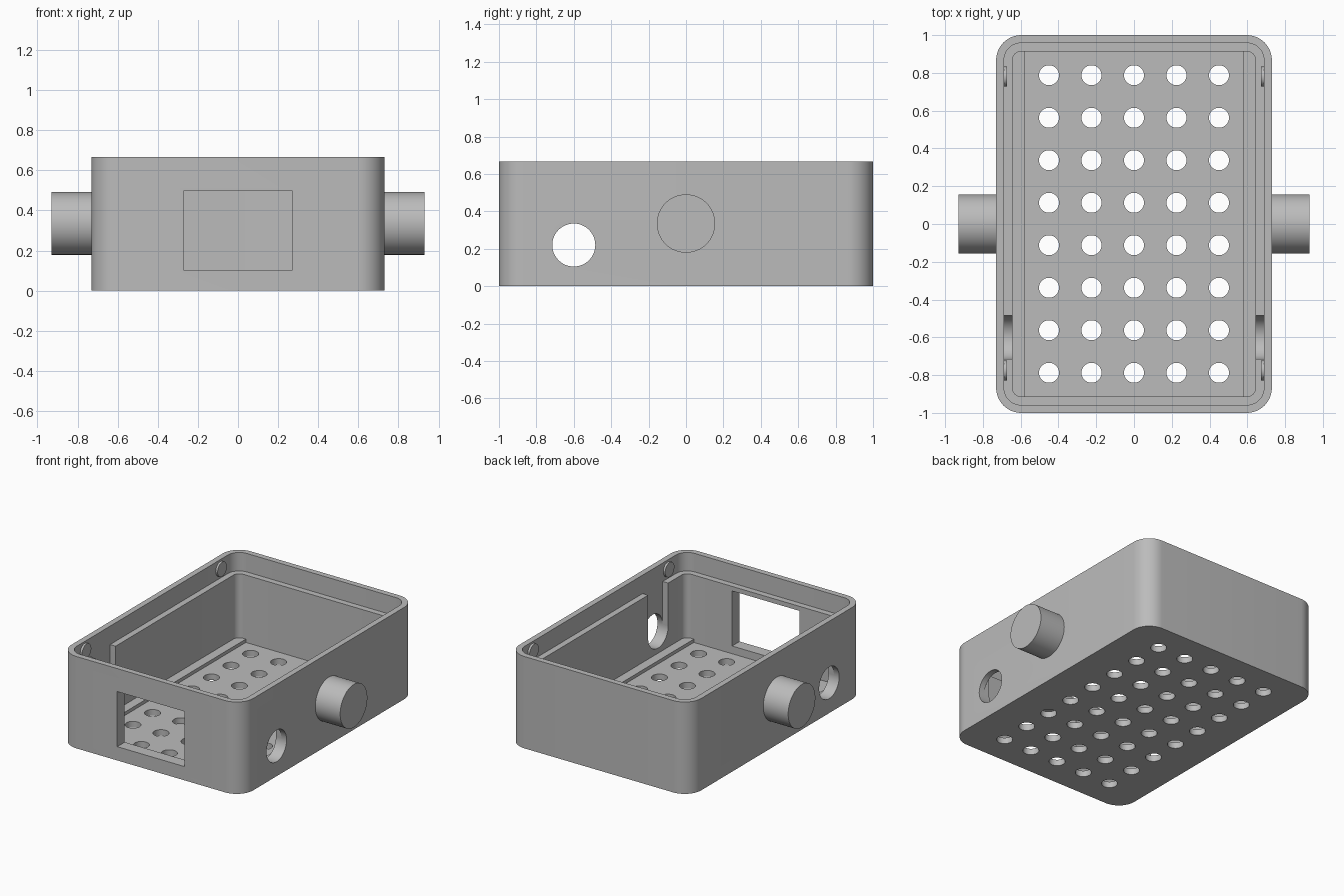
import bpy, bmesh, math
from mathutils import Matrix, Vector

cube = bpy.data.objects.get("Cube")
if cube:
    bpy.data.objects.remove(cube, do_unlink=True)

grey = bpy.data.materials.new("light_grey")
grey.use_nodes = True
COLOUR = (0.5, 0.5, 0.5, 1)
grey.diffuse_color = COLOUR
grey.node_tree.nodes["Principled BSDF"].inputs["Base Color"].default_value = COLOUR


def finish(name, bm):
    bmesh.ops.recalc_face_normals(bm, faces=bm.faces)
    mesh = bpy.data.meshes.new(name)
    bm.to_mesh(mesh)
    bm.free()
    mesh.materials.append(grey)
    ob = bpy.data.objects.new(name, mesh)
    bpy.context.collection.objects.link(ob)
    return ob


def rounded_block(name, hx, hy, r, z0, z1, steps=12):
    """Upright block with rounded vertical corners."""
    bm = bmesh.new()
    ring = []
    for q, (sx, sy) in enumerate([(1, 1), (-1, 1), (-1, -1), (1, -1)]):
        for i in range(steps + 1):
            a = (q + i / steps) * math.pi / 2
            ring.append(bm.verts.new((sx * (hx - r) + r * math.cos(a),
                                      sy * (hy - r) + r * math.sin(a), z0)))
    base = bm.faces.new(ring)
    top = bmesh.ops.extrude_face_region(bm, geom=[base])["geom"]
    bmesh.ops.translate(bm, vec=(0, 0, z1 - z0),
                        verts=[v for v in top if isinstance(v, bmesh.types.BMVert)])
    return finish(name, bm)


def box(name, lo, hi):
    lo, hi = Vector(lo), Vector(hi)
    bm = bmesh.new()
    bmesh.ops.create_cube(bm, size=1, matrix=Matrix.Translation((lo + hi) / 2)
                          @ Matrix.Diagonal((*(hi - lo), 1)))
    return finish(name, bm)


def cylinders(name, centres, r, depth, along_x=False, segments=48):
    bm = bmesh.new()
    turn = Matrix.Rotation(math.pi / 2, 4, 'Y') if along_x else Matrix()
    for c in centres:
        bmesh.ops.create_cone(bm, cap_ends=True, segments=segments, radius1=r, radius2=r,
                              depth=depth, matrix=Matrix.Translation(c) @ turn)
    return finish(name, bm)


def cut(target, cutter):
    mod = target.modifiers.new("cut", 'BOOLEAN')
    mod.operation, mod.solver, mod.object = 'DIFFERENCE', 'EXACT', cutter
    bpy.context.view_layer.update()
    result = target.evaluated_get(bpy.context.evaluated_depsgraph_get())
    mesh = bpy.data.meshes.new_from_object(result)
    target.modifiers.clear()
    target.data = mesh
    bpy.data.objects.remove(cutter, do_unlink=True)


def smooth(ob):
    bpy.ops.object.select_all(action='DESELECT')
    ob.select_set(True)
    bpy.context.view_layer.objects.active = ob
    bpy.ops.object.shade_smooth_by_angle(angle=math.radians(30))


HEIGHT, FLOOR, LEDGE = 0.667, 0.044, 0.533
PORT_Y, PORT_Z, PORT_R = -0.6, 0.22, 0.115

# Tray with inner cavity and a recess for the lid
case = rounded_block("case", 0.73, 1.0, 0.133, 0, HEIGHT)
cut(case, rounded_block("cavity", 0.644, 0.914, 0.047, FLOOR, HEIGHT + 0.1))
cut(case, rounded_block("lid_recess", 0.688, 0.958, 0.09, LEDGE, HEIGHT + 0.1))

# Front window
cut(case, box("window", (-0.27, -1.1, 0.1), (0.27, -0.8, 0.5)))

# Side ports, with slots opening upward through the inner wall
cut(case, cylinders("ports", [(0, PORT_Y, PORT_Z)], PORT_R, 2, True))
cut(case, box("slots", (-0.688, PORT_Y - PORT_R, PORT_Z),
              (0.688, PORT_Y + PORT_R, LEDGE + 0.05)))

# Grid of floor vents
vents = [((i - 2) * 0.225, (j - 3.5) * 0.225, 0) for i in range(5) for j in range(8)]
cut(case, cylinders("vents", vents, 0.053, 0.2, segments=32))
smooth(case)

for side, s in (("left", 1), ("right", -1)):
    # Solid round pivots on the outer walls
    smooth(cylinders(f"{side}_pivot", [(s * 0.82, 0, 0.335)], 0.156, 0.22, True, 64))
    # Low rails along the floor edges
    x0, x1 = sorted((s * 0.577, s * 0.65))
    box(f"{side}_rail", (x0, -0.914, FLOOR - 0.01), (x1, 0.914, 0.068))
    # Small snap studs above the ledge
    studs = [(s * 0.685, y, 0.6) for y in (-0.775, 0.78)]
    smooth(cylinders(f"{side}_snap_studs", studs, 0.053, 0.024, True, 32))
